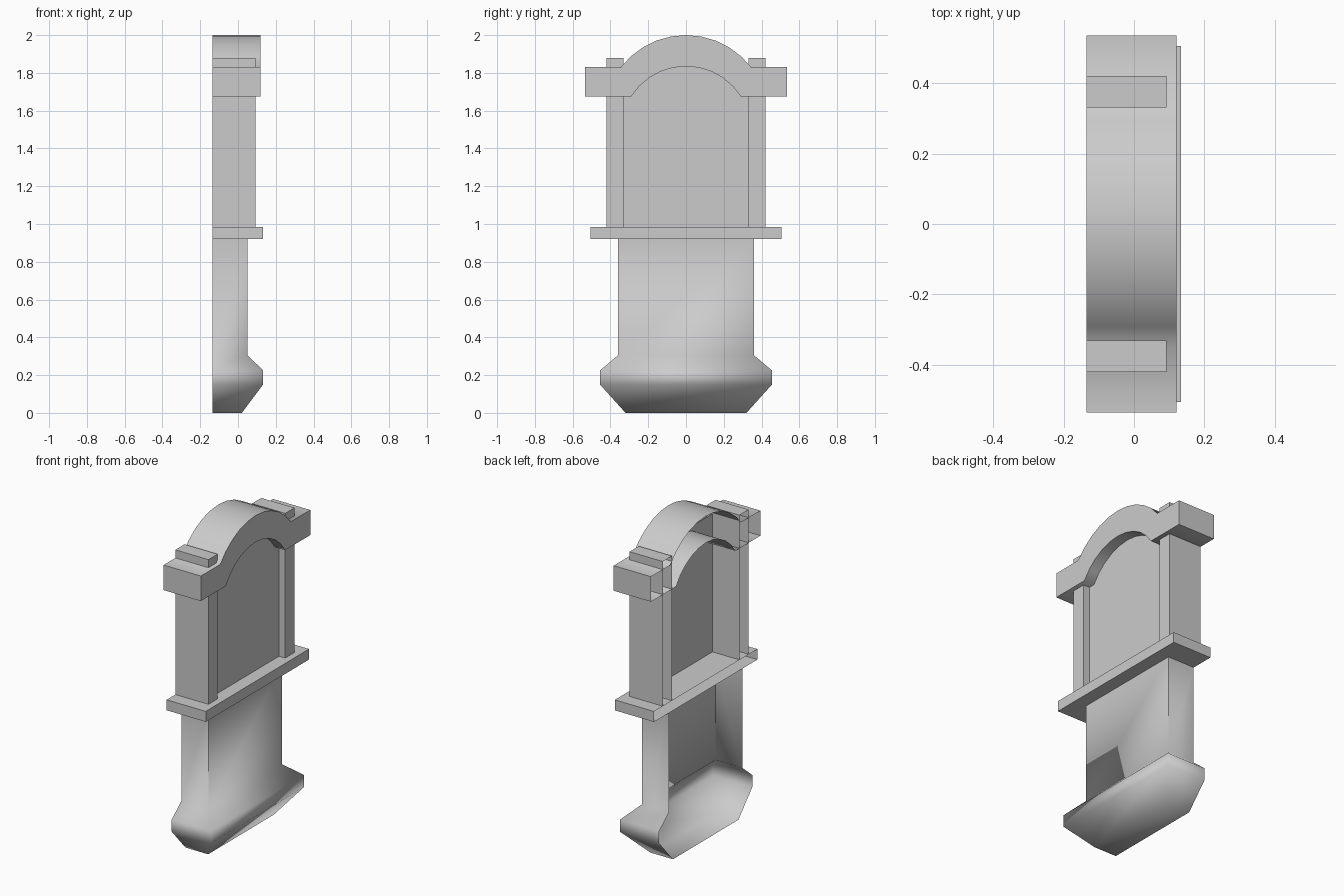
import bpy, bmesh
from math import sin, cos, asin, radians

if "Cube" in bpy.data.objects:
    bpy.data.objects.remove(bpy.data.objects["Cube"], do_unlink=True)

BACK = -0.135  # plane of the open back

stone = bpy.data.materials.new("stone grey")
stone.use_nodes = True
stone.diffuse_color = (0.6, 0.6, 0.6, 1)
stone.node_tree.nodes["Principled BSDF"].inputs["Base Color"].default_value = (0.6, 0.6, 0.6, 1)


def finish(name, bm):
    mesh = bpy.data.meshes.new(name)
    bm.to_mesh(mesh)
    bm.free()
    mesh.materials.append(stone)
    mesh.shade_smooth()
    mesh.set_sharp_from_angle(angle=radians(70))
    obj = bpy.data.objects.new(name, mesh)
    bpy.context.collection.objects.link(obj)
    return obj


def shell(name, profile, front):
    """Counter-clockwise (y, z) profile pushed out from the back plane, open behind."""
    bm = bmesh.new()
    rear = [bm.verts.new((BACK, y, z)) for y, z in profile]
    face = [bm.verts.new((front, y, z)) for y, z in profile]
    bm.faces.new(face)
    for i in range(len(profile)):
        j = (i + 1) % len(profile)
        bm.faces.new((rear[i], rear[j], face[j], face[i]))
    return finish(name, bm)


def rect(y0, y1, z0, z1):
    return [(y0, z0), (y1, z0), (y1, z1), (y0, z1)]


def arc(half, low, high, steps=10):
    """Circular arc from +y to -y over a chord."""
    sag = high - low
    r = (half * half + sag * sag) / (2 * sag)
    a = asin(half / r)
    angles = [a - 2 * a * i / steps for i in range(steps + 1)]
    return [(r * sin(t), high - r + r * cos(t)) for t in angles]


# Arched cornice with square ends
outer = arc(0.345, 1.83, 2.0)
inner = arc(0.29, 1.675, 1.835)
shell("arched_cornice",
      [(0.535, 1.675), (0.535, 1.83)] + outer
      + [(-0.535, 1.83), (-0.535, 1.675)] + inner[::-1], 0.12)

# Pillars running through the cornice
for side, y0, y1 in (("left", 0.33, 0.42), ("right", -0.42, -0.33)):
    shell(side + "_pillar", rect(y0, y1, 0.985, 1.88), 0.092)

# Recessed panel between the pillars
bm = bmesh.new()
bm.faces.new([bm.verts.new((0.05, y, z)) for y, z in rect(-0.33, 0.33, 0.985, 1.84)])
finish("recessed_panel", bm)

# Ledge below the pillars
shell("ledge", rect(-0.505, 0.505, 0.92, 0.985), 0.133)

# Lower body and flared base: (z, half width, front depth) from the bottom up
bm = bmesh.new()
rings = []
for z, w, d in ((0, 0.32, 0.02), (0.15, 0.455, 0.133), (0.225, 0.455, 0.133),
                (0.305, 0.36, 0.05), (0.92, 0.36, 0.05)):
    corners = ((BACK, -w), (d, -w), (d, w), (BACK, w))
    rings.append([bm.verts.new((x, y, z)) for x, y in corners])
for lo, hi in zip(rings, rings[1:]):
    for i in range(3):
        bm.faces.new((lo[i], lo[i + 1], hi[i + 1], hi[i]))
bm.faces.new(rings[0][::-1])
finish("lower_body", bm)
